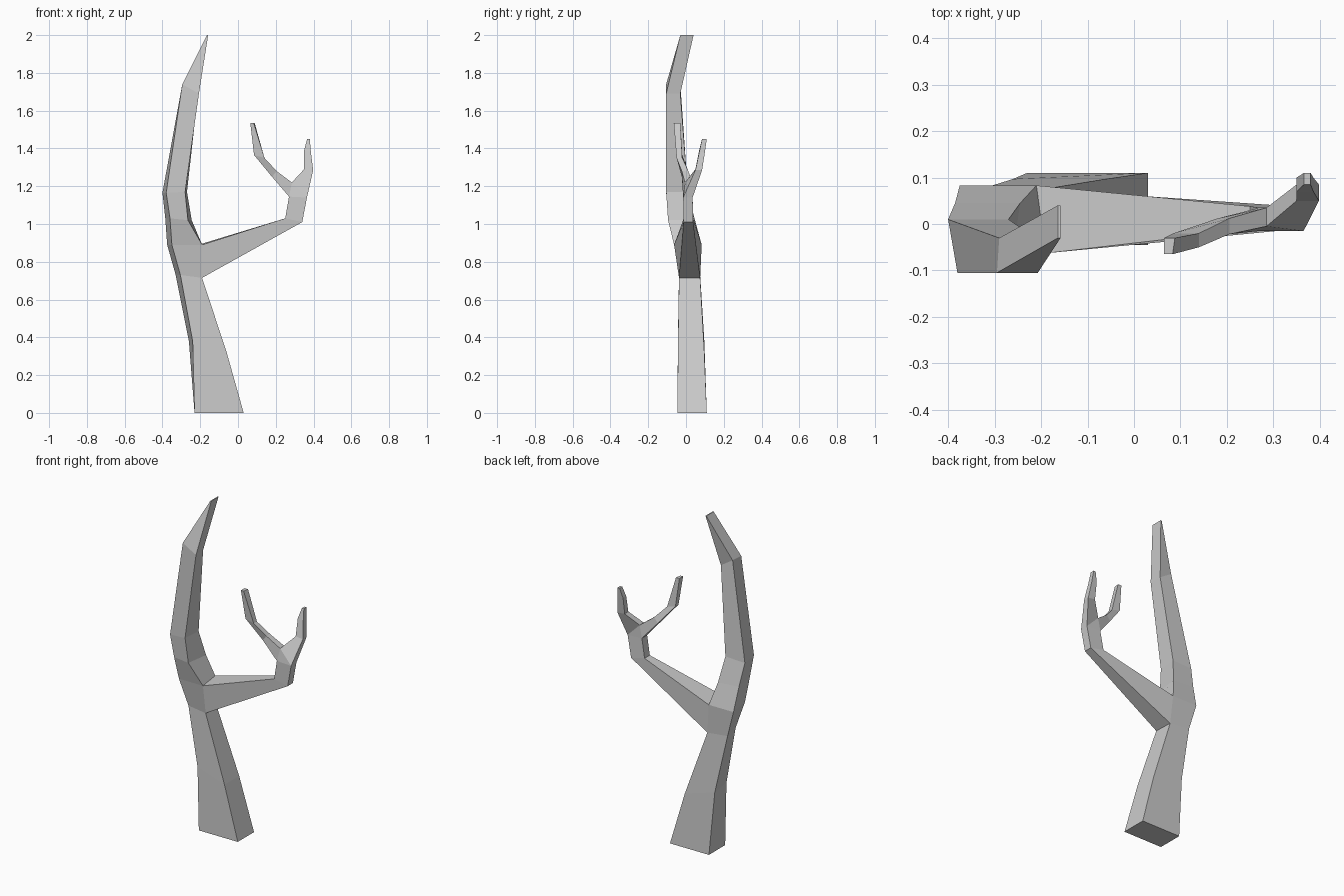
import bpy, bmesh

if "Cube" in bpy.data.objects:
    bpy.data.objects.remove(bpy.data.objects["Cube"])

bm = bmesh.new()


def ring(xl, zl, xr, zr, yf, yb, sl=0.0, sr=0.0):
    """Four corners: front-left, front-right, back-right, back-left.
    sl / sr shift the back-left / back-right corners sideways."""
    return [bm.verts.new(p) for p in (
        (xl, yf, zl), (xr, yf, zr), (xr + sr, yb, zr), (xl + sl, yb, zl))]


def bridge(a, b, skip=()):
    for i in range(4):
        if i not in skip:
            j = (i + 1) % 4
            bm.faces.new((a[i], a[j], b[j], b[i]))


def grow(start, sections, open_right_after=None):
    """Sweep from a start ring through the sections; cap the far end."""
    rings = [start]
    for s in sections:
        rings.append(ring(*s))
    for i in range(len(rings) - 1):
        bridge(rings[i], rings[i + 1], (1,) if i == open_right_after else ())
    return rings


# Trunk, with its right side left open where the branch leaves
base = ring(-0.23, 0, 0.03, 0, -0.045, 0.11)
trunk = grow(base, [
    (-0.24, 0.38, -0.06, 0.32, -0.043, 0.097, -0.02, 0.0),
    (-0.305, 0.73, -0.19, 0.715, -0.037, 0.075, -0.025, -0.005),
    (-0.35, 0.89, -0.19, 0.89, -0.063, 0.083, -0.025, -0.02),
    (-0.36, 1.03, -0.265, 1.02, -0.095, 0.045, -0.025, 0.02),
    (-0.38, 1.165, -0.28, 1.17, -0.105, 0.01, -0.02, 0.01),
    (-0.295, 1.74, -0.207, 1.69, -0.105, -0.03, 0.005, -0.005),
    (-0.164, 2.0, -0.158, 2.0, -0.03, 0.04),
], open_right_after=2)
bm.faces.new(base[::-1])
bm.faces.new(trunk[-1])

# Side branch grown from the open trunk side
low, high = trunk[2], trunk[3]
branch = grow([high[1], low[1], low[2], high[2]], [
    (0.25, 1.03, 0.34, 1.01, -0.012, 0.038),
    (0.27, 1.145, 0.365, 1.14, -0.015, 0.035),
])

# Fork: a wedge splits the branch end into two twigs
fl, fr, br, bl = branch[-1]
vf = bm.verts.new((0.285, -0.005, 1.22))
vb = bm.verts.new((0.285, 0.035, 1.22))
bm.faces.new((fl, fr, vf))
bm.faces.new((br, bl, vb))

left_twig = grow([fl, vf, vb, bl], [
    (0.18, 1.25, 0.205, 1.28, -0.022, 0.012),
    (0.085, 1.365, 0.14, 1.35, -0.05, -0.02),
    (0.065, 1.535, 0.083, 1.535, -0.065, -0.03, 0.0, 0.005),
])
right_twig = grow([vf, fr, br, vb], [
    (0.35, 1.29, 0.398, 1.285, 0.05, 0.085),
    (0.35, 1.39, 0.386, 1.38, 0.07, 0.1),
    (0.366, 1.45, 0.38, 1.45, 0.085, 0.11),
])
bm.faces.new(left_twig[-1])
bm.faces.new(right_twig[-1])

bmesh.ops.recalc_face_normals(bm, faces=bm.faces[:])
mesh = bpy.data.meshes.new("bare_tree")
bm.to_mesh(mesh)
bm.free()
bpy.context.collection.objects.link(bpy.data.objects.new("bare_tree", mesh))
